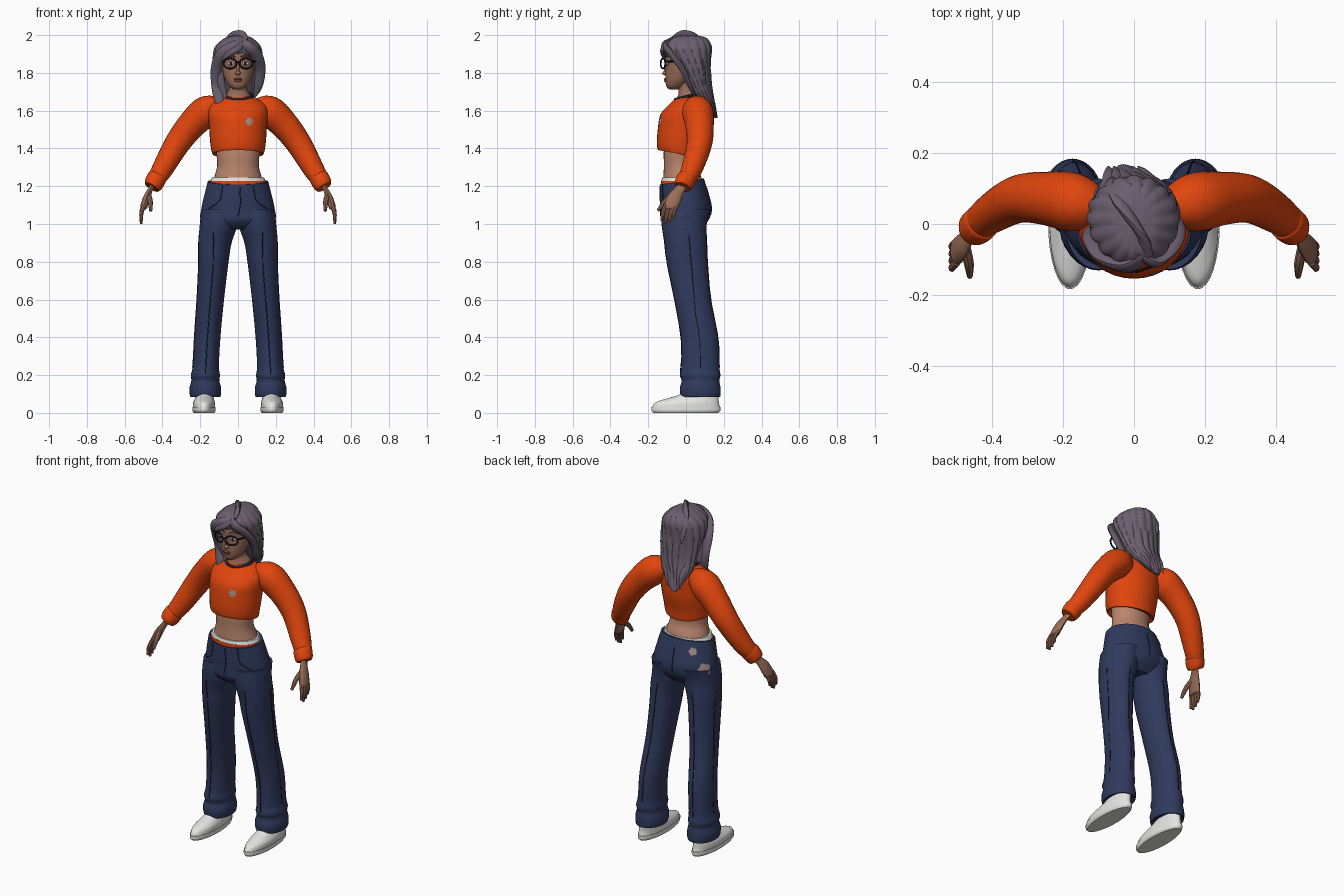
import bpy, bmesh, math
from mathutils import Vector, Matrix
from mathutils.bvhtree import BVHTree

if "Cube" in bpy.data.objects:
    bpy.data.objects.remove(bpy.data.objects["Cube"])


def material(name, *rgb):
    mat = bpy.data.materials.new(name)
    mat.use_nodes = True
    mat.diffuse_color = (*rgb, 1)
    bsdf = mat.node_tree.nodes["Principled BSDF"]
    bsdf.inputs["Base Color"].default_value = (*rgb, 1)
    bsdf.inputs["Roughness"].default_value = 0.8
    return mat


ORANGE = material("orange knit", .75, .06, .004)
DENIM = material("navy denim", .03, .042, .11)
HAIR = material("mauve hair", .15, .115, .16)
FACE = material("tan skin", .32, .15, .095)
BELLY = material("light skin", .5, .24, .155)
WHITE = material("white", .78, .78, .77)
DARK = material("dark navy", .01, .012, .025)
PATCH = material("pink grey patch", .4, .28, .27)
LIPS = material("lip brown", .24, .085, .06)
EYES = material("pale eye", .45, .5, .6)
parts = []


def add_object(name, bm, mat):
    bmesh.ops.recalc_face_normals(bm, faces=bm.faces[:])
    mesh = bpy.data.meshes.new(name)
    bm.to_mesh(mesh)
    bm.free()
    mesh.materials.append(mat)
    obj = bpy.data.objects.new(name, mesh)
    bpy.context.collection.objects.link(obj)
    parts.append(obj)
    return obj


def spline(rows, steps):
    """Smooth curve through rows of any length."""
    p = [rows[0], *rows, rows[-1]]
    out = []
    for a, b, c, d in zip(p, p[1:], p[2:], p[3:]):
        for i in range(steps):
            t = i / steps
            out.append([.5 * (2 * q + (r - o) * t + (2 * o - 5 * q + 4 * r - s) * t * t
                              + (3 * q - o - 3 * r + s) * t ** 3)
                        for o, q, r, s in zip(a, b, c, d)])
    return out + [list(rows[-1])]


def skin(name, rings, mat, end_cap=True):
    """Bridge a list of vertex rings into one surface."""
    bm = bmesh.new()
    loops = [[bm.verts.new(v) for v in ring] for ring in rings]
    n = len(loops[0])
    for lower, upper in zip(loops, loops[1:]):
        for i in range(n):
            j = (i + 1) % n
            bm.faces.new((lower[i], lower[j], upper[j], upper[i]))
    bm.faces.new(loops[0])
    if end_cap:
        bm.faces.new(loops[-1])
    return add_object(name, bm, mat)


def circle(n):
    return [math.tau * i / n for i in range(n)]


def loft(name, rows, mat, steps=4, segs=32, tilt=0, groove=0):
    """Stack ellipses given as x, y, z, x radius, y radius."""
    rows = spline(rows, steps)
    rings = []
    for k, (x, y, z, rx, ry) in enumerate(rows):
        lean = tilt * (1 - k / (len(rows) - 1))
        ring = []
        for a in circle(segs):
            g = 1 + groove * (abs(math.sin(8 * a + 9 * z)) - .5)
            ring.append((x + rx * g * math.cos(a), y + ry * g * math.sin(a), z + lean * math.sin(a)))
        rings.append(ring)
    return skin(name, rings, mat)


def tube(name, rows, mat, flat=1, ref=(0, 1, 0), steps=5, segs=12):
    """Sweep an ellipse along points x, y, z, radius, flattened along ref."""
    rows = spline(rows, steps)
    pts = [Vector(r[:3]) for r in rows]
    rings = []
    for i, row in enumerate(rows):
        along = (pts[min(i + 1, len(pts) - 1)] - pts[max(i - 1, 0)]).normalized()
        side = along.cross(Vector(ref)).normalized()
        up = side.cross(along)
        rings.append([pts[i] + row[3] * (side * math.cos(a) + up * flat * math.sin(a))
                      for a in circle(segs)])
    return skin(name, rings, mat)


def blob(name, centre, size, mat):
    bm = bmesh.new()
    bmesh.ops.create_uvsphere(bm, u_segments=20, v_segments=12, radius=1,
                              matrix=Matrix.Translation(centre) @ Matrix.Diagonal((*size, 1)))
    return add_object(name, bm, mat)


def surface(obj):
    mesh = obj.data
    return BVHTree.FromPolygons([v.co for v in mesh.vertices], [p.vertices[:] for p in mesh.polygons])


def patch(name, obj, centre, radius):
    """Thin plate that hugs the surface of obj."""
    tree = surface(obj)
    spot, normal = tree.find_nearest(Vector(centre))[:2]
    u = normal.cross(Vector((0, 0, 1))).normalized()
    v = normal.cross(u)
    rings = []
    for k in (.2, .6, 1):
        ring = []
        for a in circle(20):
            r = radius * k * (1 + .15 * math.cos(5 * a))
            loc, nor = tree.find_nearest(spot + r * (u * math.cos(a) + v * math.sin(a)))[:2]
            ring.append(loc + nor * .004)
        rings.append(ring)
    skin(name, rings, PATCH, end_cap=False)


def seam(name, obj, rows):
    """Thin stitched line draped on obj."""
    tree = surface(obj)
    path = [(*tree.find_nearest(Vector(p))[0], .0025) for p in spline(rows, 5)]
    tube(name, path, DARK, steps=1, segs=6)


def flip(rows, s):
    return [(s * r[0], *r[1:]) for r in rows]


SIDES = (("left", 1), ("right", -1))

# Torso, jumper and neck
loft("belly", [(0, -.02, 1.19, .14, .105), (0, -.02, 1.25, .125, .1), (0, -.03, 1.31, .11, .087),
               (0, -.03, 1.38, .115, .088), (0, -.02, 1.45, .12, .09)], BELLY)
jumper = loft("jumper_body", [(0, -.03, 1.385, .118, .095), (0, -.03, 1.37, .135, .118),
                              (0, -.03, 1.42, .146, .124), (0, -.018, 1.5, .152, .13),
                              (0, -.01, 1.57, .157, .125), (0, .01, 1.62, .152, .105),
                              (0, .02, 1.655, .115, .082), (0, .02, 1.675, .07, .062)],
              ORANGE, tilt=-.025)
loft("neck", [(0, .015, 1.65, .08, .07), (0, .015, 1.69, .06, .055),
              (0, .005, 1.72, .046, .046), (0, -.01, 1.77, .046, .05)], FACE)
tube("collar", [(.074 * math.cos(a), .015 + .07 * math.sin(a), 1.675 + .018 * math.sin(a), .01)
                for a in circle(24) + [0]], DARK, ref=(0, 0, 1), steps=2)
patch("chest_patch", jumper, (.085, -.2, 1.55), .02)

# Underwear band and trouser hips
loft("brief_trim", [(0, -.022, 1.19, .153, .113), (0, -.022, 1.228, .148, .11)], ORANGE)
loft("brief_band", [(0, -.022, 1.226, .147, .109), (0, -.022, 1.246, .138, .105)], WHITE)
hips = loft("trouser_hips", [(0, -.022, 1.225, .16, .117), (0, -.01, 1.15, .179, .128),
                             (0, 0, 1.08, .194, .135), (0, -.005, 1.02, .197, .127),
                             (0, -.005, .97, .14, .08)], DENIM, tilt=.016, segs=48)
patch("hip_patch", hips, (-.2, .09, 1.09), .035)
patch("waist_patch", hips, (-.13, .13, 1.2), .022)
seam("fly_seam", hips, [(.012, -.2, 1.2), (.015, -.2, 1.1), (0, -.2, 1.04)])
seam("back_seam", hips, [(0, .2, 1.22), (0, .2, 1.1), (0, .2, 1.03)])

for side, s in SIDES:
    # Trouser legs
    leg = loft(side + "_trouser_leg", flip([
        (.1, 0, 1.08, .094, .128), (.102, -.01, 1, .1, .12), (.122, -.002, .9, .088, .112),
        (.13, .006, .8, .08, .108), (.146, .035, .6, .072, .096), (.162, .072, .4, .069, .098),
        (.17, .076, .25, .069, .1), (.173, .075, .2, .077, .107), (.173, .077, .17, .074, .1),
        (.173, .075, .13, .084, .108), (.173, .077, .085, .079, .104),
        (.173, .077, .1, .06, .08)], s), DENIM)
    seam(side + "_front_crease", leg, flip([(.14, -.2, .95), (.145, -.2, .6), (.16, -.2, .25)], s))
    seam(side + "_outer_seam", leg, flip([(.3, .03, .95), (.3, .05, .6), (.3, .08, .25)], s))
    seam(side + "_back_crease", leg, flip([(.12, .3, .95), (.14, .3, .6), (.17, .3, .25)], s))
    seam(side + "_pocket", hips, flip([(.11, -.2, 1.21), (.14, -.2, 1.12), (.22, -.07, 1.07)], s))

    # Shoes
    loft(side + "_shoe_sole", flip([(.18, 0, 0, .054, .172), (.18, 0, .012, .061, .183),
                                    (.18, 0, .03, .061, .183)], s), WHITE)
    loft(side + "_shoe_upper", flip([(.18, 0, .028, .058, .18), (.18, .006, .055, .057, .168),
                                     (.178, .035, .076, .05, .138), (.176, .07, .1, .045, .1),
                                     (.175, .08, .15, .04, .07)], s), WHITE)

    # Sleeves with cuffs
    tube(side + "_sleeve", flip([(.09, .04, 1.615, .05), (.165, .06, 1.598, .082),
                                 (.25, .072, 1.52, .075), (.325, .07, 1.42, .067),
                                 (.4, .03, 1.29, .056), (.445, -.006, 1.22, .044)], s), ORANGE, segs=24)
    tube(side + "_cuff", flip([(.424, .008, 1.252, .044), (.43, .004, 1.243, .052),
                               (.448, -.012, 1.21, .05), (.457, -.018, 1.195, .042)], s), ORANGE, segs=24)

    # Hands
    tube(side + "_palm", flip([(.448, -.012, 1.21, .026), (.465, -.035, 1.18, .027),
                               (.483, -.06, 1.14, .037), (.498, -.078, 1.095, .038),
                               (.502, -.08, 1.08, .03)], s), FACE, flat=.5, ref=(s, 0, .3))
    for i, reach in enumerate((.085, .1, .09, .07)):
        y = -.108 + .02 * i
        tube(f"{side}_finger_{i}", flip([(.498, y, 1.1, .011), (.512, y - .014, 1.1 - reach / 2, .0105),
                                         (.512, y - .02, 1.1 - reach, .007)], s), FACE, segs=8)
    tube(side + "_thumb", flip([(.475, -.06, 1.16, .014), (.465, -.11, 1.12, .014),
                                (.462, -.148, 1.07, .008)], s), FACE, segs=8, ref=(1, 0, 0))

# Head and face
loft("head", [(0, -.065, 1.712, .022, .024), (0, -.057, 1.728, .044, .047),
              (0, -.04, 1.76, .066, .069), (0, -.025, 1.8, .08, .084), (0, -.015, 1.85, .088, .092),
              (0, -.01, 1.9, .087, .097), (0, 0, 1.95, .07, .08)], FACE)
blob("nose", (0, -.108, 1.799), (.014, .018, .012), FACE)
blob("nose_bridge", (0, -.106, 1.825), (.008, .01, .03), FACE)
blob("upper_lip", (0, -.107, 1.767), (.024, .009, .006), LIPS)
blob("lower_lip", (0, -.106, 1.758), (.02, .01, .007), LIPS)
for side, s in SIDES:
    blob(side + "_eye", (s * .038, -.098, 1.85), (.02, .008, .011), EYES)
    blob(side + "_pupil", (s * .038, -.104, 1.85), (.008, .004, .009), DARK)
    tube(side + "_eyebrow", flip([(.015, -.107, 1.884, .004), (.04, -.103, 1.893, .005),
                                  (.068, -.083, 1.884, .003)], s), HAIR, segs=8)
    # Glasses
    tube(side + "_glasses_rim", [(s * (.042 + .034 * math.cos(a)), -.122 + .012 * math.cos(a),
                                  1.85 + .027 * math.sin(a), .0045) for a in circle(20) + [0]],
         DARK, steps=2, segs=8)
    tube(side + "_glasses_arm", flip([(.074, -.108, 1.86, .005), (.092, -.06, 1.86, .005),
                                      (.1, 0, 1.855, .005)], s), DARK, ref=(0, 0, 1), segs=8)
tube("glasses_bridge", [(-.01, -.132, 1.856, .004), (0, -.133, 1.86, .004),
                        (.01, -.132, 1.856, .004)], DARK, segs=8)

# Hair mass falling down the back
loft("hair_mass", [(.005, .01, 1.998, .025, .04), (.003, .01, 1.985, .07, .095),
                   (0, .008, 1.94, .117, .125), (-.002, .02, 1.88, .128, .11),
                   (0, .04, 1.82, .123, .088), (0, .062, 1.75, .113, .068),
                   (-.005, .09, 1.68, .1, .052), (-.015, .125, 1.62, .066, .032),
                   (-.03, .158, 1.56, .018, .01)], HAIR, steps=6, segs=96, groove=.07)

# Swept fringe and side locks
locks = {
    "fringe_right": [(.04, -.08, 1.965, .02), (-.02, -.115, 1.94, .03), (-.08, -.098, 1.9, .034),
                     (-.113, -.05, 1.83, .03), (-.118, -.02, 1.74, .024), (-.1, -.03, 1.66, .027),
                     (-.093, -.055, 1.61, .006)],
    "fringe_left": [(.02, -.09, 1.965, .018), (.06, -.108, 1.938, .026), (.1, -.07, 1.89, .03),
                    (.118, -.02, 1.82, .028), (.108, .02, 1.73, .022), (.085, .05, 1.67, .006)],
    "fringe_tip": [(.03, -.1, 1.955, .012), (-.01, -.125, 1.925, .018), (-.055, -.123, 1.895, .014),
                   (-.085, -.1, 1.865, .004)],
    "inner_lock": [(-.1, -.04, 1.83, .018), (-.09, -.03, 1.75, .02), (-.075, -.02, 1.68, .018),
                   (-.08, -.045, 1.64, .005)],
    "crown_sweep": [(.04, -.09, 1.97, .014), (.02, -.03, 2, .024), (-.03, .05, 1.985, .028),
                    (-.06, .11, 1.92, .02), (-.06, .13, 1.84, .006)],
}
for name, rows in locks.items():
    tube(name, rows, HAIR, flat=.55, steps=6)
for i in range(6):
    x = -.085 + .034 * i
    tube(f"back_lock_{i}", [(x * .7, .09, 1.94, .01), (x, .118 - x * x * 4, 1.84, .022),
                            (x * .9, .13 - x * x * 4, 1.73, .02), (x * .6 - .02, .145, 1.65, .014),
                            (x * .5 - .03, .162, 1.58, .003)], HAIR, flat=.5, segs=8)

bpy.ops.object.select_all(action="DESELECT")
for obj in parts:
    obj.select_set(True)
bpy.context.view_layer.objects.active = parts[0]
bpy.ops.object.shade_smooth_by_angle(angle=math.radians(40))
